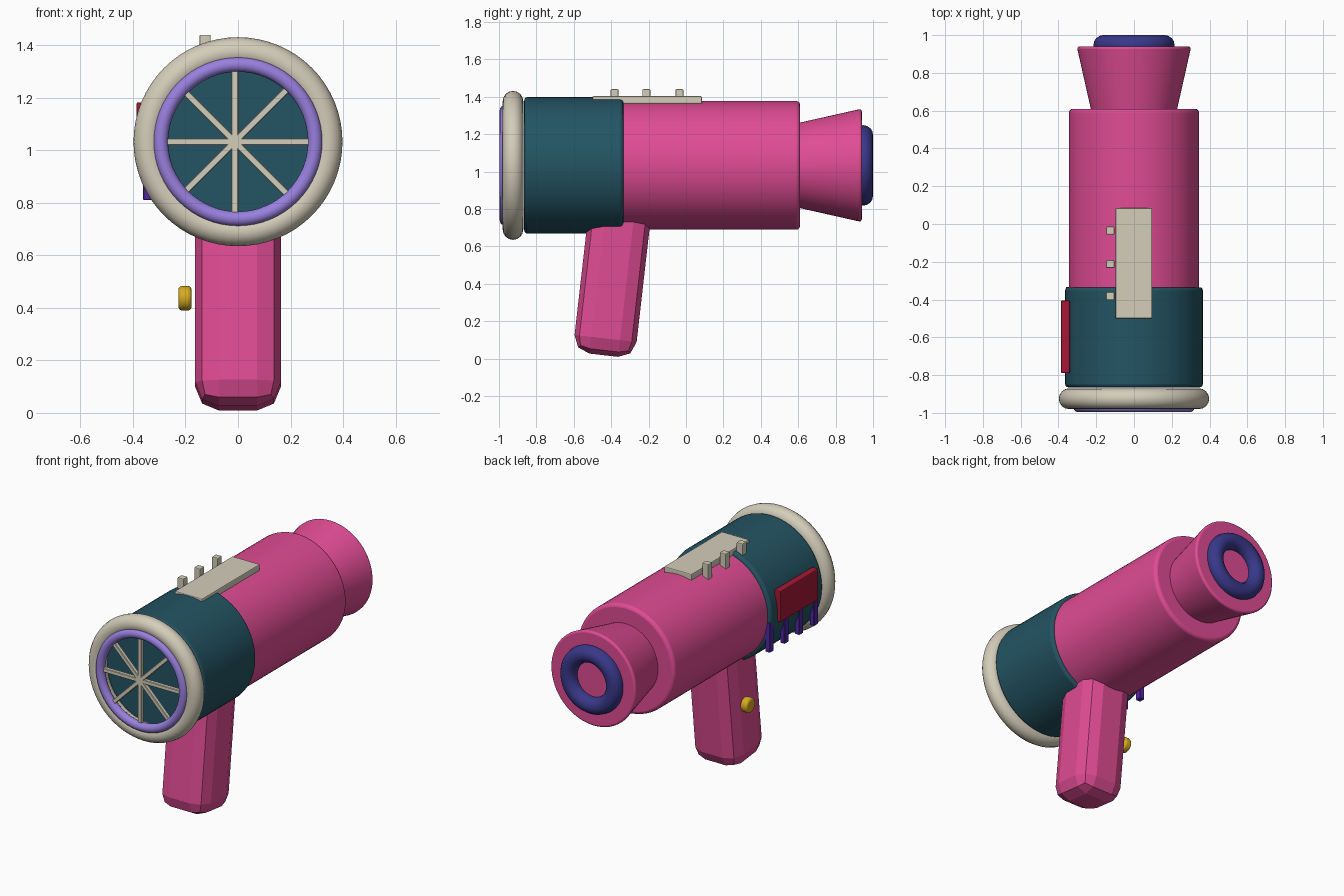
import bpy, math

if "Cube" in bpy.data.objects:
    bpy.data.objects.remove(bpy.data.objects["Cube"])

AXIS_Z = 1.033  # height of the barrel axis


def material(name, r, g, b):
    lin = [((c / 255 + 0.055) / 1.055) ** 2.4 for c in (r, g, b)]
    m = bpy.data.materials.new(name)
    m.diffuse_color = (*lin, 1)
    m.use_nodes = True
    m.node_tree.nodes["Principled BSDF"].inputs["Base Color"].default_value = m.diffuse_color
    return m


PINK = material("pink", 224, 76, 148)
TEAL = material("dark teal", 35, 84, 99)
CREAM = material("cream", 212, 205, 186)
LILAC = material("lilac", 152, 128, 222)
VIOLET = material("deep violet", 82, 38, 165)
NAVY = material("navy", 56, 56, 138)
RED = material("crimson", 165, 24, 54)
YELLOW = material("mustard", 214, 170, 32)


def finish(name, mat, bevel=0.0, segments=3, smooth=True):
    o = bpy.context.object
    o.name = name
    o.data.materials.append(mat)
    if bevel:
        bpy.ops.object.transform_apply(location=False, rotation=False, scale=True)
        b = o.modifiers.new("bevel", 'BEVEL')
        b.width, b.segments = bevel, segments
        b.limit_method = 'ANGLE'
        b.angle_limit = math.radians(40)
    if smooth:
        bpy.ops.object.shade_smooth_by_angle(angle=math.radians(35))
    return o


def tube(name, y0, y1, r0, r1, mat, bevel):
    """Round solid along y, radius r0 at y0 and r1 at y1."""
    bpy.ops.mesh.primitive_cone_add(vertices=64, radius1=r0, radius2=r1, depth=y1 - y0,
                                    location=(0, (y0 + y1) / 2, AXIS_Z),
                                    rotation=(-math.pi / 2, 0, 0))
    return finish(name, mat, bevel)


def ring(name, y, major, minor, mat):
    bpy.ops.mesh.primitive_torus_add(major_radius=major, minor_radius=minor,
                                     major_segments=64, minor_segments=16,
                                     location=(0, y, AXIS_Z), rotation=(math.pi / 2, 0, 0))
    return finish(name, mat)


def box(name, lo, hi, mat, bevel=0.0, segments=2):
    bpy.ops.mesh.primitive_cube_add(size=1, location=[(a + b) / 2 for a, b in zip(lo, hi)])
    bpy.context.object.scale = [b - a for a, b in zip(lo, hi)]
    return finish(name, mat, bevel, segments, smooth=False)


# Barrel: front sleeve, main body, flared rear
tube("front_sleeve", -0.865, -0.335, 0.365, 0.365, TEAL, 0.018)
tube("main_body", -0.45, 0.61, 0.344, 0.344, PINK, 0.02)
tube("rear_flare", 0.58, 0.94, 0.222, 0.303, PINK, 0.015)

# Rings at both ends
ring("front_rim", -0.925, 0.343, 0.055, CREAM)
ring("inner_rim", -0.968, 0.294, 0.028, LILAC)
ring("rear_ring", 0.947, 0.162, 0.053, NAVY)

# Grille: four bars crossing at the centre
for i in range(4):
    bpy.ops.mesh.primitive_cube_add(size=1, location=(-0.012, -0.965, AXIS_Z),
                                    rotation=(0, i * math.pi / 4, 0))
    bpy.context.object.scale = (0.585, 0.026, 0.026)
    finish(f"grille_bar_{i + 1}", CREAM, 0.003, 1, smooth=False)

# Chamfered handle, leaning forward at the bottom
tilt, length = math.radians(6.5), 0.85
bpy.ops.mesh.primitive_cube_add(size=1, rotation=(-tilt, 0, 0), location=(
    0, -0.44 + length / 2 * math.sin(tilt), 0.018 + length / 2 * math.cos(tilt)))
bpy.context.object.scale = (0.326, 0.334, length)
finish("handle", PINK, 0.09, 2, smooth=False)

# Round button beside the handle
bpy.ops.mesh.primitive_cylinder_add(vertices=32, radius=0.047, depth=0.05,
                                    location=(-0.202, -0.335, 0.437),
                                    rotation=(0, math.pi / 2, 0))
finish("side_button", YELLOW, 0.014)

# Top plate with three small pegs
box("top_plate", (-0.098, -0.5, 1.362), (0.096, 0.085, 1.403), CREAM, 0.006)
for i, y in enumerate((-0.382, -0.212, -0.035)):
    box(f"top_peg_{i + 1}", (-0.147, y - 0.021, 1.33), (-0.104, y + 0.021, 1.44), CREAM, 0.005)

# Side panel with four fins below it
box("side_panel", (-0.386, -0.79, 0.985), (-0.34, -0.405, 1.183), RED, 0.006)
for i in range(4):
    y = -0.8 + 0.149 * i
    box(f"side_fin_{i + 1}", (-0.361, y - 0.02, 0.81), (-0.328, y + 0.02, 1.0), VIOLET, 0.003, 1)
